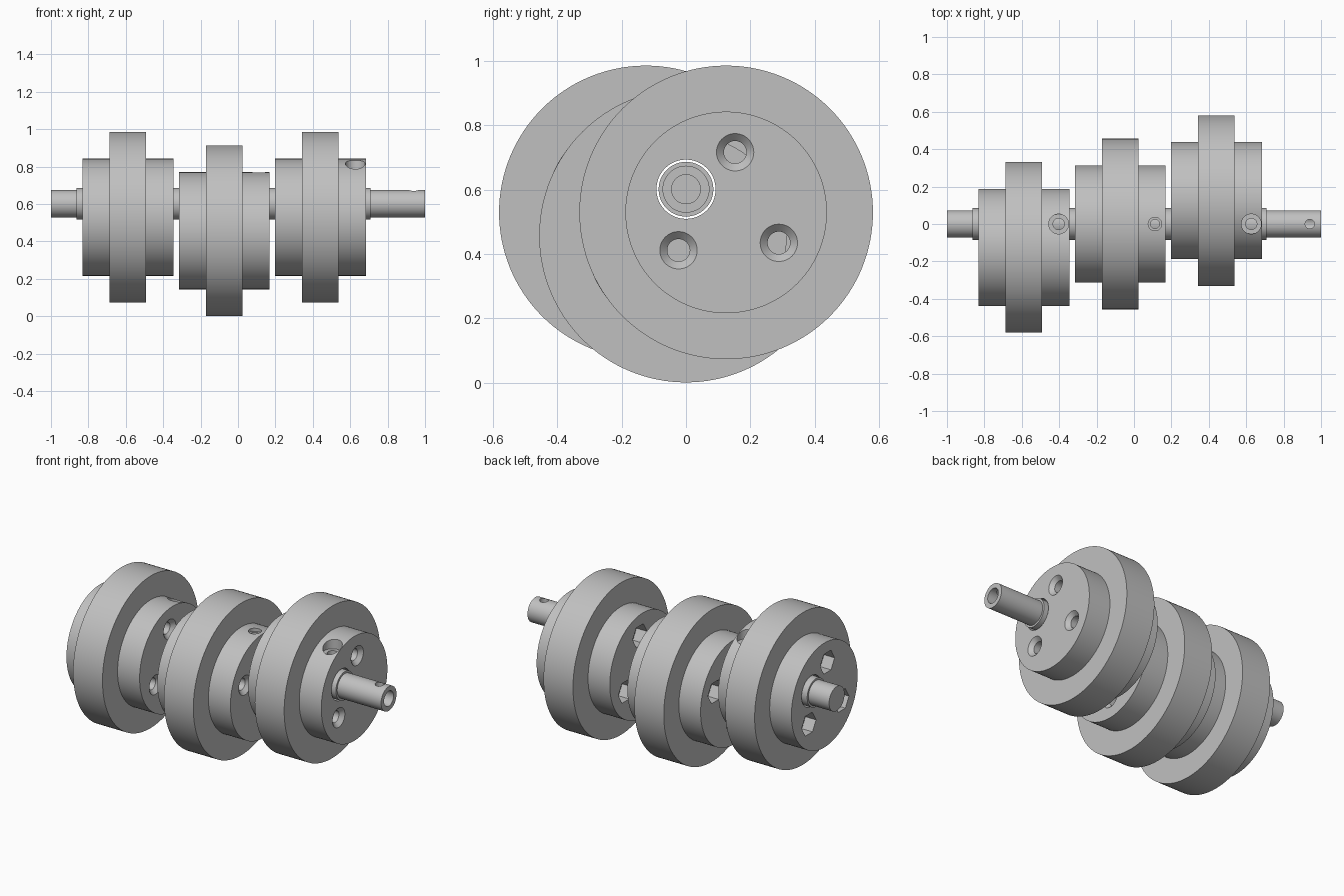
import bpy
import bmesh
from math import cos, sin, pi, radians
from mathutils import Matrix, Vector

if "Cube" in bpy.data.objects:
    bpy.data.objects.remove(bpy.data.objects["Cube"])

AXIS_Z = 0.601      # shaft height
ECC = 0.144         # cam offset from the shaft
HUB_R, CAM_R, BORE_R, SLEEVE_R, SHAFT_R = 0.313, 0.456, 0.092, 0.085, 0.073
HUB_LEN, PITCH = 0.485, 0.515

steel = bpy.data.materials.new("grey steel")
steel.use_nodes = True
colour = (0.53, 0.53, 0.53, 1)
steel.diffuse_color = colour
steel.node_tree.nodes["Principled BSDF"].inputs["Base Color"].default_value = colour


def lathe(name, profile, centre=(0, 0, 0), segments=128, upright=False):
    """Solid of revolution about x (or z if upright) from (position, radius) pairs."""
    bm = bmesh.new()
    rings = [[bm.verts.new((p, r * cos(2 * pi * i / segments), r * sin(2 * pi * i / segments)))
              for i in range(segments)] for p, r in profile]
    for a, b in zip(rings, rings[1:]):
        for i in range(segments):
            j = (i + 1) % segments
            bm.faces.new((a[i], a[j], b[j], b[i]))
    bm.faces.new(rings[0])
    bm.faces.new(rings[-1])
    if upright:
        bm.transform(Matrix.Rotation(-pi / 2, 4, 'Y'))
    bm.transform(Matrix.Translation(Vector(centre)))
    bmesh.ops.recalc_face_normals(bm, faces=bm.faces)
    mesh = bpy.data.meshes.new(name)
    bm.to_mesh(mesh)
    bm.free()
    mesh.materials.append(steel)
    obj = bpy.data.objects.new(name, mesh)
    bpy.context.collection.objects.link(obj)
    return obj


def select(obj):
    bpy.ops.object.select_all(action='DESELECT')
    obj.select_set(True)
    bpy.context.view_layer.objects.active = obj


def cut(obj, cutter):
    """Subtract the cutter and discard it."""
    select(obj)
    mod = obj.modifiers.new("cut", 'BOOLEAN')
    mod.operation, mod.solver, mod.object = 'DIFFERENCE', 'EXACT', cutter
    bpy.ops.object.modifier_apply(modifier=mod.name)
    bpy.data.objects.remove(cutter)


def finish(obj):
    select(obj)
    bpy.ops.object.shade_smooth_by_angle(angle=radians(25))


# Shaft with a blind bore and a cross hole at its left end
shaft = lathe("shaft", [(-1, SHAFT_R), (1, SHAFT_R)], (0, 0, AXIS_Z), 64)
cut(shaft, lathe("bore_cutter", [(0.7, 0.045), (1.1, 0.045)], (0, 0, AXIS_Z), 48))
cut(shaft, lathe("cross_cutter", [(0, 0.025), (0.2, 0.025)], (0.94, 0, AXIS_Z), 32, True))
finish(shaft)

# Sleeve around the shaft, shown between the hubs
sleeve = lathe("sleeve", [(-0.863, SLEEVE_R), (0.709, SLEEVE_R)], (0, 0, AXIS_Z), 64)
cut(sleeve, lathe("sleeve_cutter", [(-1.2, SHAFT_R), (1.2, SHAFT_R)], (0, 0, AXIS_Z), 64))
finish(sleeve)

# Three eccentric cams, a third of a turn apart
cams = [("right_cam", 210, 0.053, 0.03, 0.775),
        ("middle_cam", 270, 0.036, 0.024, 0.75),
        ("left_cam", 330, 0.053, 0.03, 0.775)]
for n, (name, angle, head_r, screw_r, floor_z) in enumerate(cams):
    start = -0.831 + n * PITCH
    end = start + HUB_LEN
    a = radians(angle)
    cy, cz = ECC * cos(a), AXIS_Z + ECC * sin(a)
    cam = lathe(name, [(start, HUB_R), (start + 0.144, HUB_R), (start + 0.144, CAM_R),
                       (start + 0.339, CAM_R), (start + 0.339, HUB_R), (end, HUB_R)],
                (0, cy, cz))
    cut(cam, lathe("shaft_cutter", [(start - 0.1, BORE_R), (end + 0.1, BORE_R)],
                   (0, 0, AXIS_Z), 64))
    # Bolt holes: countersunk on the left face, hexagonal pocket on the right face
    for turn in (0, 111.5, -111.5):
        b = a + radians(turn)
        at = (0, cy + 0.189 * cos(b), cz + 0.189 * sin(b))
        cut(cam, lathe("bolt_cutter", [(start - 0.02, 0.035), (end - 0.023, 0.035),
                                       (end + 0.01, 0.068)], at, 48))
        cut(cam, lathe("nut_cutter", [(start - 0.02, 0.068), (start + 0.07, 0.068)], at, 6))
    # Counterbored set screw hole from above
    x = end - 0.057
    cut(cam, lathe("screw_cutter", [(AXIS_Z, screw_r), (floor_z, screw_r),
                                    (floor_z, head_r), (1.1, head_r)], (x, 0, 0), 48, True))
    finish(cam)
